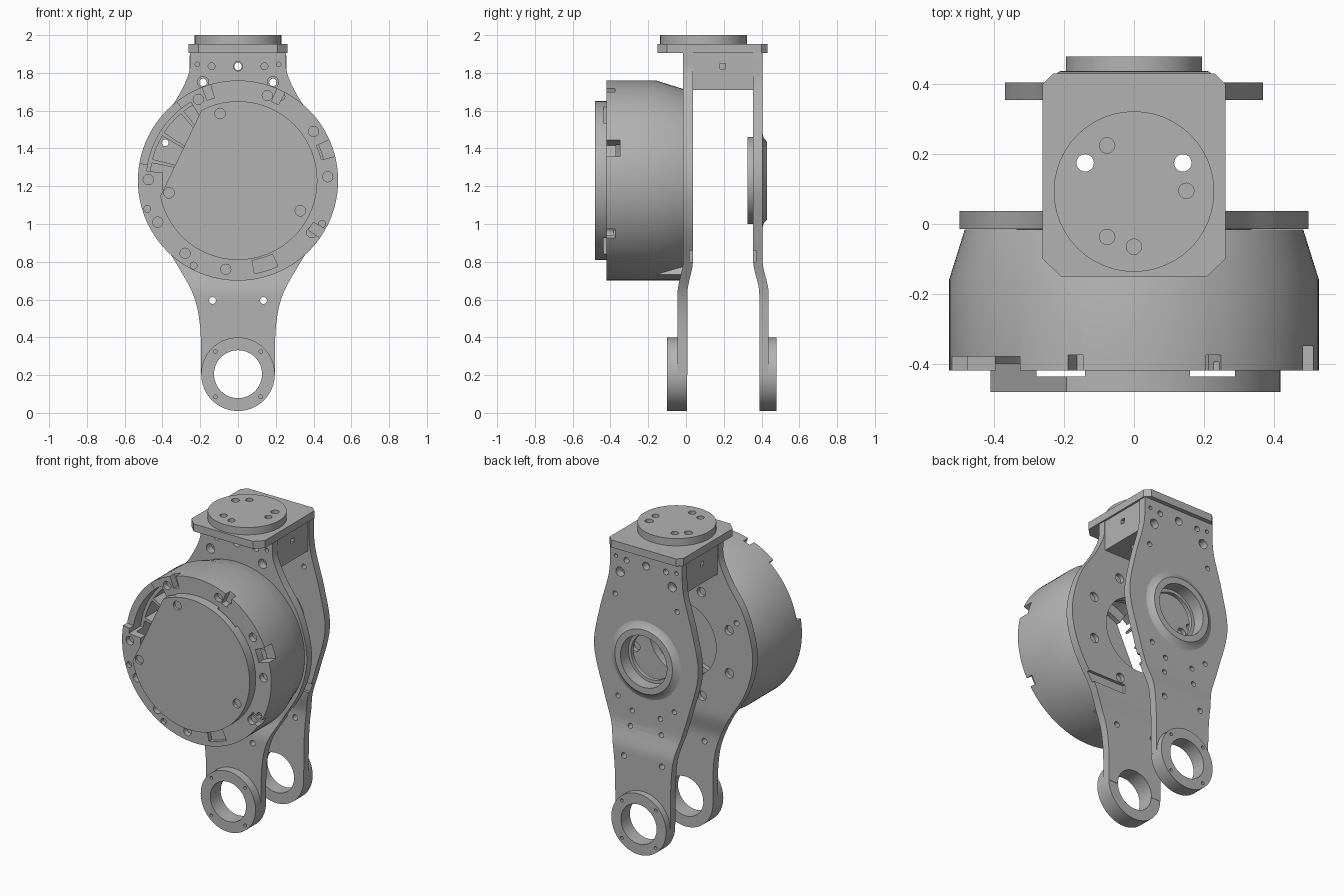
import bpy, bmesh, math
from mathutils import Matrix, Vector

old = bpy.data.objects.get("Cube")
if old:
    bpy.data.objects.remove(old, do_unlink=True)

grey = bpy.data.materials.new("machined grey")
grey.use_nodes = True
GREY = (0.45, 0.45, 0.45, 1)
grey.diffuse_color = GREY
grey.node_tree.nodes["Principled BSDF"].inputs["Base Color"].default_value = GREY

HUB = 1.23    # height of the drum axis
FOOT = 0.205  # height of the lower ring axis


# ---- helpers ----
def finish(name, bm):
    bmesh.ops.recalc_face_normals(bm, faces=bm.faces)
    mesh = bpy.data.meshes.new(name)
    bm.to_mesh(mesh)
    bm.free()
    mesh.materials.append(grey)
    obj = bpy.data.objects.new(name, mesh)
    bpy.context.collection.objects.link(obj)
    return obj


def smooth(obj):
    bpy.ops.object.select_all(action="DESELECT")
    obj.select_set(True)
    bpy.context.view_layer.objects.active = obj
    bpy.ops.object.shade_smooth_by_angle(angle=math.radians(25))


def rod(bm, x, z, r, y0, y1, seg=20):
    """Cylinder along y."""
    m = Matrix.Translation((x, (y0 + y1) / 2, z)) @ Matrix.Rotation(math.pi / 2, 4, "X")
    bmesh.ops.create_cone(bm, cap_ends=True, segments=seg, radius1=r, radius2=r,
                          depth=abs(y1 - y0), matrix=m)


def post(bm, x, y, r, z0, z1, seg=20):
    """Cylinder along z."""
    bmesh.ops.create_cone(bm, cap_ends=True, segments=seg, radius1=r, radius2=r,
                          depth=z1 - z0, matrix=Matrix.Translation((x, y, (z0 + z1) / 2)))


def prism(bm, pts, a, b, axis="Y"):
    """Outline extruded along y (points x, z) or along z (points x, y)."""
    place = (lambda p, t: (p[0], t, p[1])) if axis == "Y" else (lambda p, t: (p[0], p[1], t))
    lo = [bm.verts.new(place(p, a)) for p in pts]
    hi = [bm.verts.new(place(p, b)) for p in pts]
    bm.faces.new(lo)
    bm.faces.new(hi[::-1])
    for i in range(len(pts)):
        j = (i + 1) % len(pts)
        bm.faces.new((lo[i], hi[i], hi[j], lo[j]))


def box(bm, x0, x1, y0, y1, z0, z1):
    prism(bm, [(x0, y0), (x1, y0), (x1, y1), (x0, y1)], z0, z1, "Z")


def sector(a0, a1, r0, r1, n=10):
    """Annular sector outline about the drum axis, in degrees."""
    angs = [math.radians(a0 + (a1 - a0) * i / n) for i in range(n + 1)]
    arc = lambda r, seq: [(r * math.cos(a), HUB + r * math.sin(a)) for a in seq]
    return arc(r1, angs) + arc(r0, angs[::-1])


def lathe(name, profile, zc, seg=80):
    """Closed (radius, y) profile revolved about a y axis."""
    bm = bmesh.new()
    rings = [[bm.verts.new((r * math.cos(t), y, zc + r * math.sin(t))) for r, y in profile]
             for t in (2 * math.pi * i / seg for i in range(seg))]
    for i in range(seg):
        a, b = rings[i], rings[(i + 1) % seg]
        for j in range(len(profile)):
            k = (j + 1) % len(profile)
            bm.faces.new((a[j], a[k], b[k], b[j]))
    return finish(name, bm)


def cut(obj, bm):
    cutter = finish("cutter", bm)
    cutter.hide_render = True
    mod = obj.modifiers.new("cut", "BOOLEAN")
    mod.operation, mod.solver, mod.use_self, mod.object = "DIFFERENCE", "EXACT", True, cutter
    bpy.context.view_layer.objects.active = obj
    bpy.ops.object.modifier_apply(modifier=mod.name)
    bpy.data.objects.remove(cutter, do_unlink=True)


def side_plate(name, keys, y0, y1, shift):
    """Waisted plate with a joggle: keys are (half width, height)."""
    pts = [Vector(k) for k in keys]
    pts = [2 * pts[0] - pts[1]] + pts + [2 * pts[-1] - pts[-2]]
    rows = []
    for p, q, r, s in zip(pts, pts[1:], pts[2:], pts[3:]):
        for t in (i / 7 for i in range(7)):
            rows.append(0.5 * (2 * q + (r - p) * t + (2 * p - 5 * q + 4 * r - s) * t * t
                               + (3 * q - p - 3 * r + s) * t ** 3))
    rows.append(pts[-2])
    bm = bmesh.new()
    loops = []
    for w, z in rows:
        t = min(1, max(0, (0.81 - z) / 0.18))
        dy = shift * t * t * (3 - 2 * t)
        loops.append([bm.verts.new(c) for c in
                      ((-w, y0 + dy, z), (w, y0 + dy, z), (w, y1 + dy, z), (-w, y1 + dy, z))])
    for a, b in zip(loops, loops[1:]):
        for j in range(4):
            bm.faces.new((a[j], a[(j + 1) % 4], b[(j + 1) % 4], b[j]))
    bm.faces.new(loops[0])
    bm.faces.new(loops[-1])
    return finish(name, bm)


def plate_holes(bm, y0, y1):
    rod(bm, 0, FOOT, 0.127, y0, y1, 48)
    rod(bm, 0, 1.835, 0.025, y0, y1)
    for s in (-1, 1):
        for x, z, r in ((0.185, 1.75, 0.03), (0.215, 1.845, 0.012),
                        (0.14, 1.835, 0.018), (0.135, 0.595, 0.018)):
            rod(bm, s * x, z, r, y0, y1)


# ---- front side plate ----
front_plate = side_plate("front_plate", [
    (0.195, 0.2), (0.2, 0.45), (0.235, 0.62), (0.32, 0.78), (0.45, 1.0), (0.5, 1.23),
    (0.44, 1.48), (0.32, 1.67), (0.26, 1.8), (0.255, 1.905)], -0.015, 0.037, -0.03)
c = bmesh.new()
plate_holes(c, -0.2, 0.2)
rod(c, 0, HUB, 0.24, -0.2, 0.2, 64)
rod(c, -0.385, 1.43, 0.018, -0.2, 0.2)
for a in range(0, 360, 45):
    t = math.radians(a + 22)
    rod(c, 0.36 * math.cos(t), HUB + 0.36 * math.sin(t), 0.03, 0.01, 0.2)
box(c, 0.1, 0.6, 0.018, 0.1, 0.8, 0.86)
cut(front_plate, c)

# ---- back side plate ----
back_plate = side_plate("back_plate", [
    (0.195, 0.2), (0.2, 0.5), (0.225, 0.7), (0.3, 0.95), (0.37, 1.23),
    (0.33, 1.48), (0.265, 1.72), (0.255, 1.905)], 0.355, 0.405, 0.033)
c = bmesh.new()
plate_holes(c, 0.25, 0.6)
rod(c, 0, HUB, 0.18, 0.25, 0.6, 48)
for s in (-1, 1):
    for x, z in ((0.2, 0.95), (0.1, 0.88), (0.11, 0.78), (0.22, 1.6)):
        rod(c, s * x, z, 0.016, 0.25, 0.6)
box(c, 0.1, 0.6, 0.3, 0.373, 0.8, 0.86)
cut(back_plate, c)

# ---- bearing boss on the back plate ----
boss = lathe("bearing_boss", [
    (0.145, 0.325), (0.23, 0.325), (0.23, 0.38), (0.25, 0.404), (0.225, 0.412), (0.205, 0.43),
    (0.165, 0.43), (0.165, 0.35), (0.145, 0.35)], HUB, 64)

# ---- lower rings ----
foot_rings = []
for name, y_in, y_out in (("front_foot_ring", 0.005, -0.1), ("back_foot_ring", 0.388, 0.48)):
    ring = lathe(name, [(0.127, y_in), (0.195, y_in), (0.195, y_out), (0.127, y_out)], FOOT, 64)
    c = bmesh.new()
    for a in range(45, 360, 90):
        t = math.radians(a)
        rod(c, 0.17 * math.cos(t), FOOT + 0.17 * math.sin(t), 0.01, y_out - 0.02, y_out + 0.02, 12)
    cut(ring, c)
    foot_rings.append(ring)

# ---- top block, flange and mounting disc ----
b = bmesh.new()
box(b, -0.25, 0.25, 0.037, 0.355, 1.71, 1.905)
block = finish("top_block", b)

b = bmesh.new()
prism(b, [(-0.21, -0.15), (0.21, -0.15), (0.262, -0.1), (0.262, 0.4), (0.23, 0.432),
          (-0.23, 0.432), (-0.262, 0.4), (-0.262, -0.1)], 1.905, 1.953, "Z")
flange = finish("top_flange", b)

b = bmesh.new()
post(b, 0, 0.093, 0.23, 1.953, 2.0, 48)
disc = finish("mounting_disc", b)

for part in (block, flange, disc):
    c = bmesh.new()
    for s in (-1, 1):
        post(c, s * 0.14, 0.175, 0.025, 1.6, 2.1)
    if part is block:
        for x, z in ((-0.185, 1.75), (0.185, 1.75), (0, 1.835)):
            rod(c, x, z, 0.02, 0, 0.4)
        for s in (-1, 1):
            box(c, s * 0.23, s * 0.27, 0.18, 0.21, 1.82, 1.85)
    if part is disc:
        for x, y in ((-0.077, 0.225), (0.15, 0.095), (-0.077, -0.037), (0, -0.065)):
            post(c, x, y, 0.022, 1.97, 2.1)
    cut(part, c)

# ---- drum housing ----
drum = lathe("drum_housing", [
    (0.53, -0.42), (0.53, -0.16), (0.485, -0.016), (0.25, -0.016), (0.25, -0.06),
    (0.465, -0.06), (0.465, -0.37), (0.4, -0.37), (0.4, -0.42)], HUB, 96)
c = bmesh.new()
prism(c, sector(121, 174, 0.3, 0.485), -0.5, -0.3)
prism(c, sector(128, 170, 0.3, 0.6), -0.5, -0.38)
for a0, a1, depth in ((14, 24, -0.35), (62, 67, -0.375), (106, 111, -0.375), (-35, -29, -0.375)):
    prism(c, sector(a0, a1, 0.455, 0.6), -0.5, depth)
prism(c, sector(-80, -65, 0.43, 0.5), -0.5, -0.39)
for x, z in ((-0.21, 1.66), (0.155, 1.68), (0.4, 1.49), (0.475, 1.25), (0.39, 0.955),
             (-0.065, 0.76), (-0.28, 0.845), (-0.425, 1.01), (-0.475, 1.235)):
    rod(c, x, z, 0.027, -0.5, -0.385)
for x, z in ((-0.155, 1.71), (0.23, 1.675), (0.48, 1.38), (0.445, 1.0), (-0.235, 0.78),
             (-0.48, 1.08)):
    rod(c, x, z, 0.018, -0.5, -0.395)
rod(c, -0.385, 1.43, 0.018, -0.2, 0.1)
cut(drum, c)

# ---- flat pad under the drum and ribs inside its window ----
b = bmesh.new()
prism(b, sector(250, 290, 0.46, 0.529, 8), -0.17, -0.016)
pad = finish("drum_pad", b)

b = bmesh.new()
for a in (128, 147, 166):
    prism(b, sector(a, a + 2.5, 0.3, 0.47, 2), -0.3, -0.05)
ribs = finish("window_ribs", b)

# ---- drum cover with its slanted edge ----
b = bmesh.new()
rod(b, 0, HUB, 0.42, -0.482, -0.4, 96)
cover = finish("drum_cover", b)
c = bmesh.new()
n = Vector((-0.902, 0.433))
t = Vector((0.433, 0.902))
o = Vector((0, HUB)) + n * 0.335
prism(c, [o - t, o + t, o + t + n, o - t + n], -0.6, -0.3)
for x, z in ((-0.095, 1.585), (-0.365, 1.165), (0.33, 1.07)):
    rod(c, x, z, 0.028, -0.6, -0.465)
for x0, x1 in ((-0.28, -0.14), (0.16, 0.29)):
    box(c, x0, x1, -0.437, -0.419, 0.5, 2)
cut(cover, c)

for part in (front_plate, back_plate, boss, *foot_rings, flange, disc, drum, pad, cover):
    smooth(part)
